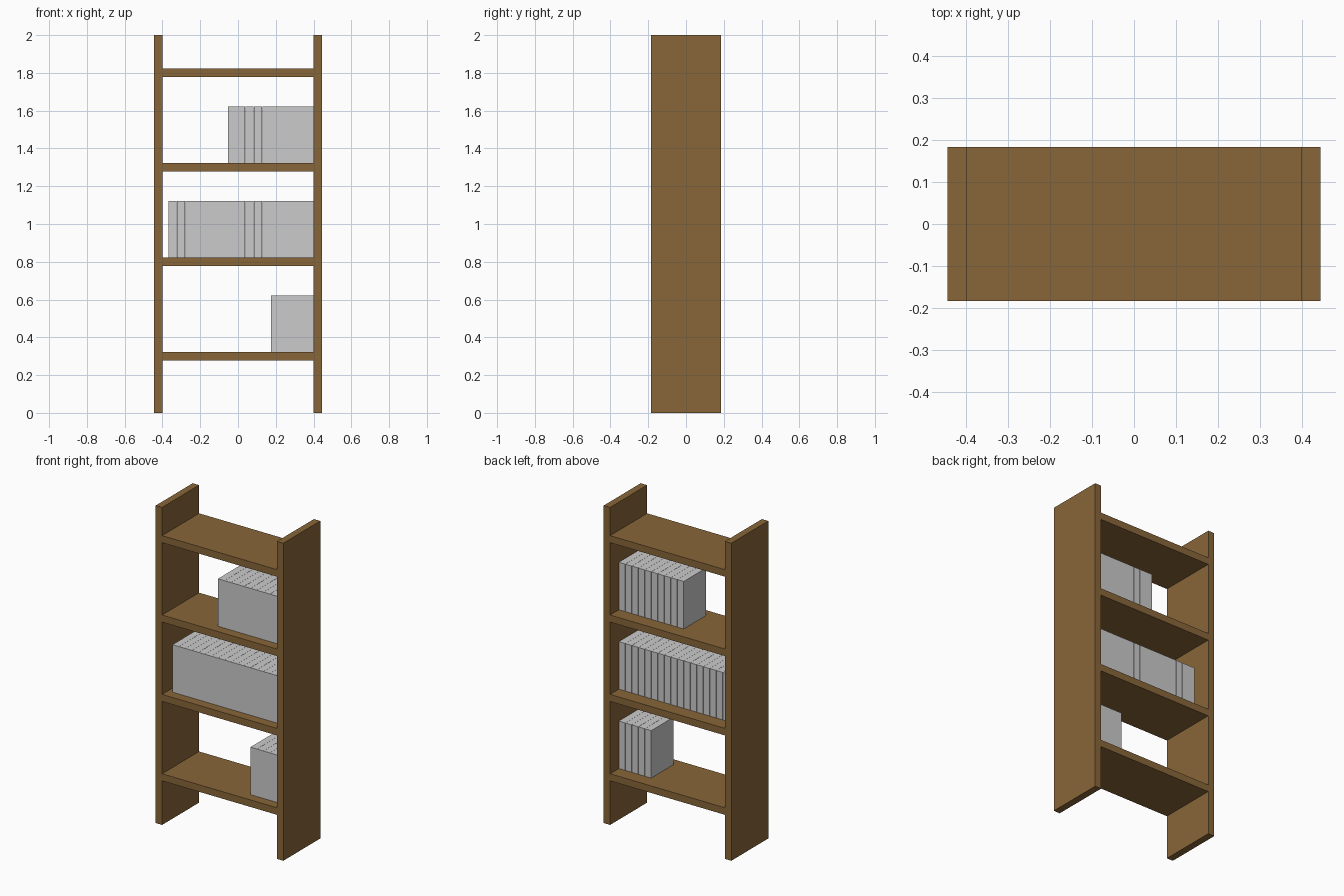
import bpy

if "Cube" in bpy.data.objects:
    bpy.data.objects.remove(bpy.data.objects["Cube"])

wood = bpy.data.materials.new("wood")
wood.diffuse_color = (0.25, 0.133, 0.041, 1)
wood.use_nodes = True
wood.node_tree.nodes["Principled BSDF"].inputs["Base Color"].default_value = wood.diffuse_color

T = 0.0444          # board thickness
HALF_W = 0.4444     # half overall width
HALF_D = 0.184      # half depth
INNER = HALF_W - T


def box(name, x0, x1, y0, y1, z0, z1, mat=None):
    bpy.ops.mesh.primitive_cube_add(
        size=1, location=((x0 + x1) / 2, (y0 + y1) / 2, (z0 + z1) / 2))
    ob = bpy.context.object
    ob.name = name
    ob.scale = (x1 - x0, y1 - y0, z1 - z0)
    bpy.ops.object.transform_apply(location=False, rotation=False, scale=True)
    if mat:
        ob.data.materials.append(mat)
    return ob


# upright side panels
box("side_panel_left", -HALF_W, -INNER, -HALF_D, HALF_D, 0, 2, wood)
box("side_panel_right", INNER, HALF_W, -HALF_D, HALF_D, 0, 2, wood)

# shelves, each with a row of equal books packed from the right
BOOK_T, PITCH, BOOK_H = 0.0444, 0.0453, 0.299
for i, count in enumerate((5, 17, 10, 0)):
    z = 0.3 + 0.5 * i
    box(f"shelf_{i + 1}", -INNER, INNER, -HALF_D, HALF_D,
        z - T / 2, z + T / 2, wood)
    for k in range(count):
        right = INNER - k * PITCH
        box(f"book_{i + 1}_{k + 1}", right - BOOK_T, right, -0.125, 0.097,
            z + T / 2, z + T / 2 + BOOK_H)
